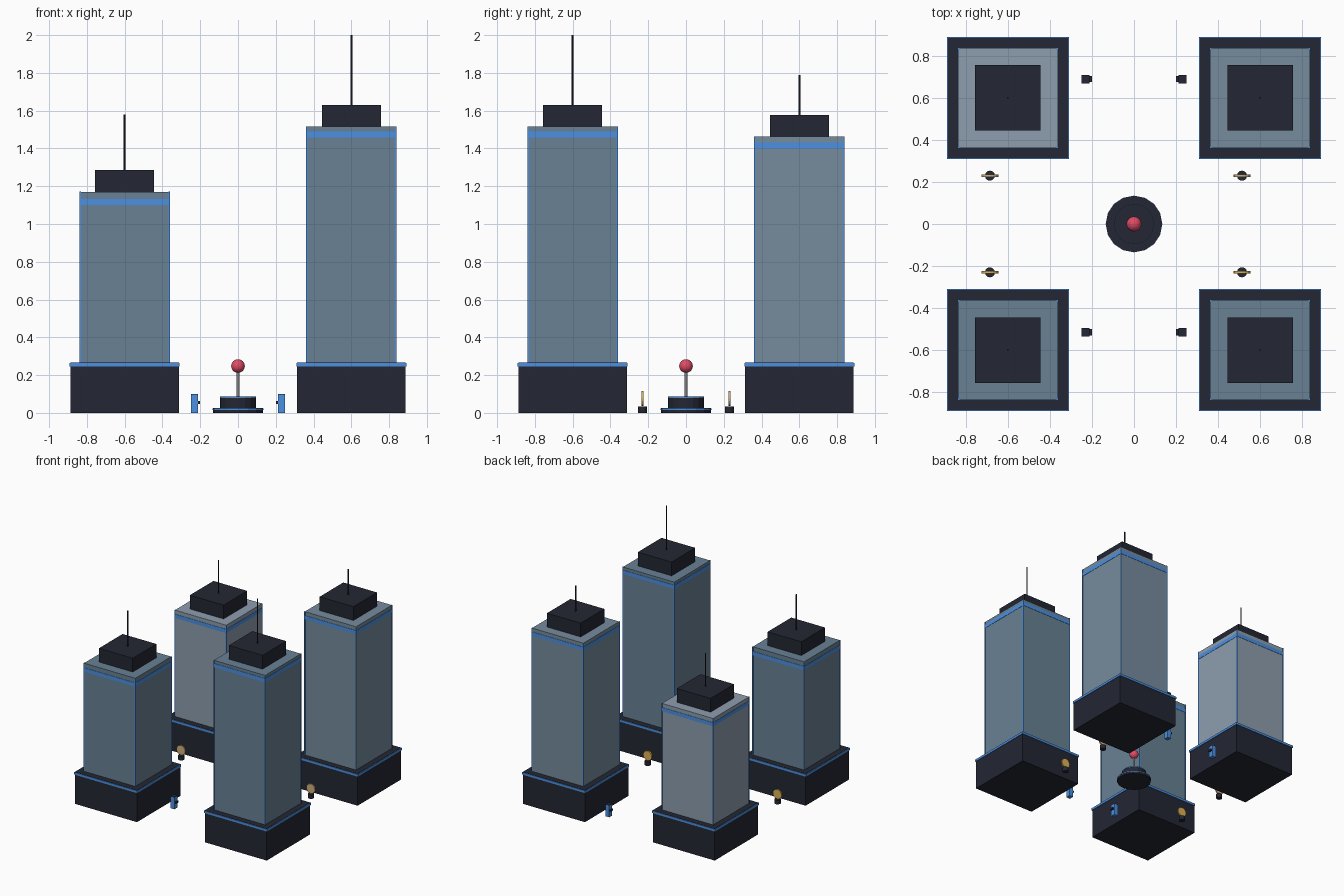
import bpy
from math import pi

if "Cube" in bpy.data.objects:
    bpy.data.objects.remove(bpy.data.objects["Cube"])


def material(name, r, g, b):
    m = bpy.data.materials.new(name)
    m.diffuse_color = (r, g, b, 1)
    m.use_nodes = True
    m.node_tree.nodes["Principled BSDF"].inputs["Base Color"].default_value = m.diffuse_color
    return m


DARK = material("dark", 0.017, 0.02, 0.033)
BLUE = material("blue", 0.07, 0.28, 0.76)
GLASS = material("glass", 0.14, 0.22, 0.30)
GLASS_MID = material("glass_mid", 0.18, 0.26, 0.34)
GLASS_PALE = material("glass_pale", 0.27, 0.34, 0.42)
GREY = material("grey", 0.2, 0.2, 0.23)
RED = material("red", 0.75, 0.07, 0.13)
GOLD = material("gold", 0.72, 0.44, 0.09)
GOLD_PALE = material("gold_pale", 0.62, 0.44, 0.2)


def finish(name, mat):
    ob = bpy.context.object
    ob.name = name
    ob.data.materials.append(mat)
    return ob


def box(name, x, y, z0, z1, wx, wy, mat):
    bpy.ops.mesh.primitive_cube_add(size=1, location=(x, y, (z0 + z1) / 2))
    bpy.context.object.scale = (wx, wy, z1 - z0)
    bpy.ops.object.transform_apply(location=False, rotation=False, scale=True)
    return finish(name, mat)


def cyl(name, x, y, z0, z1, r, mat, sides=16):
    bpy.ops.mesh.primitive_cylinder_add(vertices=sides, radius=r, depth=z1 - z0,
                                        location=(x, y, (z0 + z1) / 2))
    return finish(name, mat)


def tower(name, x, y, top, band, tip, glass):
    # podium with trim line round its upper edge
    box(name + "_podium", x, y, 0, 0.266, 0.573, 0.573, DARK)
    box(name + "_podium_trim", x, y, 0.245, 0.264, 0.582, 0.582, BLUE)
    # glazed shaft, corner strips and upper light band
    box(name + "_shaft", x, y, 0.26, top, 0.474, 0.474, glass)
    for sx in (-1, 1):
        for sy in (-1, 1):
            box(name + "_corner_strip", x + sx * 0.236, y + sy * 0.236,
                0.26, top + 0.001, 0.008, 0.008, BLUE)
    box(name + "_light_band", x, y, band, band + 0.032, 0.479, 0.479, BLUE)
    # roof block and mast
    box(name + "_roof_block", x, y, top - 0.002, top + 0.115, 0.312, 0.312, DARK)
    cyl(name + "_mast", x, y, top + 0.11, tip, 0.005, DARK, 8)


tower("front_left_tower", -0.6, -0.6, 1.17, 1.10, 1.58, GLASS)
tower("front_right_tower", 0.6, -0.6, 1.515, 1.458, 2.0, GLASS)
tower("back_right_tower", 0.6, 0.6, 1.463, 1.40, 1.79, GLASS_MID)
tower("back_left_tower", -0.6, 0.6, 1.155, 1.09, 1.545, GLASS_PALE)

# central stepped plinth with rims, pole and ball
cyl("plinth_base", 0, 0, 0, 0.026, 0.133, DARK)
cyl("plinth_base_rim", 0, 0, 0.016, 0.024, 0.135, BLUE)
cyl("plinth_step", 0, 0, 0.02, 0.086, 0.095, DARK)
cyl("plinth_step_rim", 0, 0, 0.078, 0.084, 0.0965, BLUE)
cyl("pole", 0, 0, 0.08, 0.23, 0.009, GREY, 12)
bpy.ops.mesh.primitive_uv_sphere_add(segments=16, ring_count=12, radius=0.036,
                                     location=(0, 0, 0.248))
finish("ball", RED)
bpy.ops.object.shade_smooth()

# kiosks with inward-facing screens
for s in (-1, 1):
    for y in (-0.515, 0.69):
        box("kiosk", s * 0.231, y, 0, 0.098, 0.036, 0.04, BLUE)
        box("kiosk_cap", s * 0.231, y, 0.098, 0.101, 0.036, 0.04, DARK)
        box("kiosk_screen", s * 0.207, y, 0.048, 0.062, 0.014, 0.03, DARK)

# upright discs on round feet
for x in (-0.686, 0.514):
    for s in (-1, 1):
        cyl("disc_foot", x, s * 0.23, 0, 0.034, 0.024, DARK, 12)
        bpy.ops.mesh.primitive_cylinder_add(vertices=16, radius=0.04, depth=0.011,
                                            location=(x, s * 0.23, 0.077),
                                            rotation=(pi / 2, 0, 0))
        finish("upright_disc", GOLD if s < 0 else GOLD_PALE)
